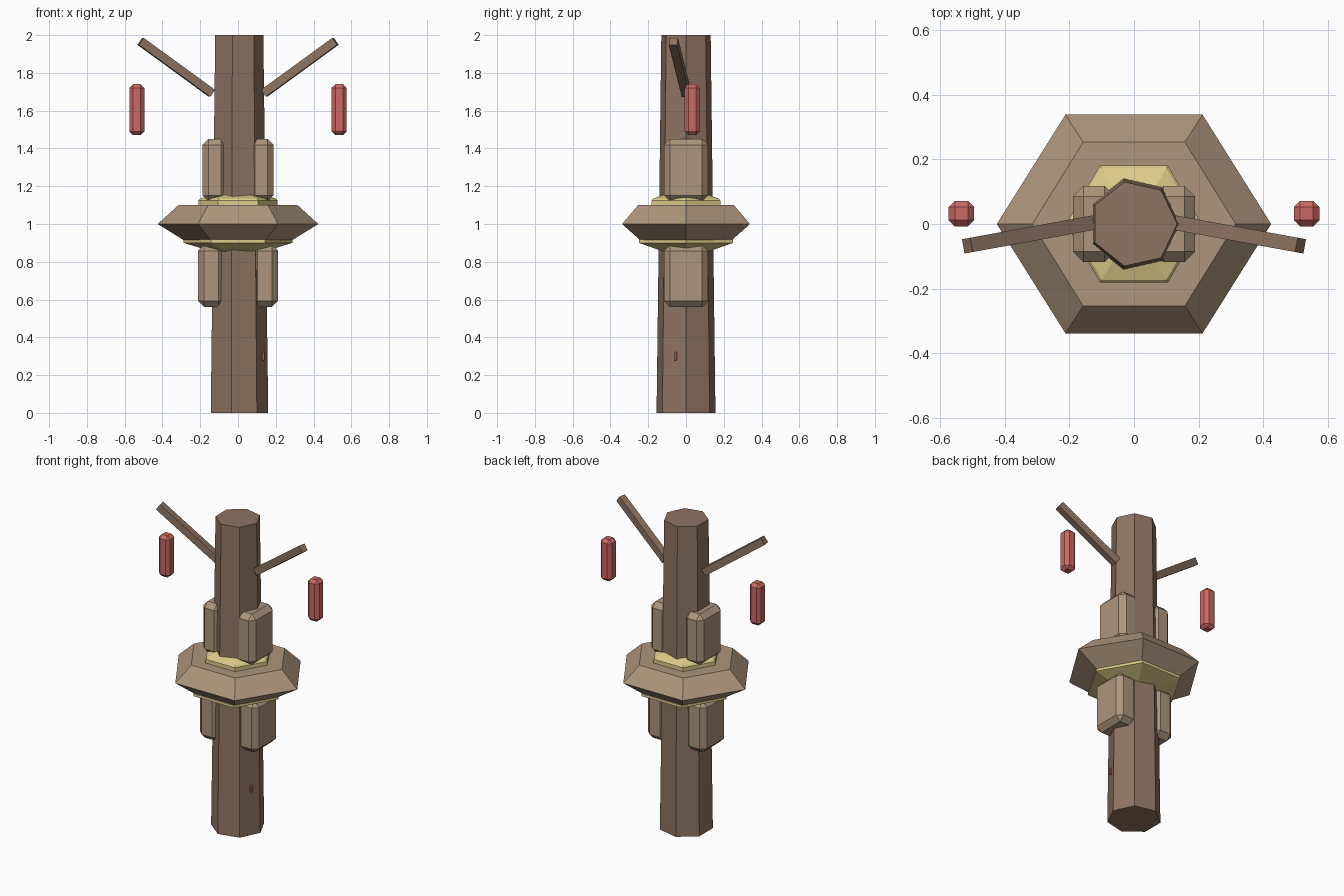
import bpy, bmesh, math
from mathutils import Vector

default = bpy.data.objects.get("Cube")
if default:
    bpy.data.objects.remove(default, do_unlink=True)


def material(name, rgb):
    mat = bpy.data.materials.new(name)
    mat.use_nodes = True
    mat.diffuse_color = (*rgb, 1)
    mat.node_tree.nodes["Principled BSDF"].inputs["Base Color"].default_value = (*rgb, 1)
    return mat


BARK = material("bark brown", (0.27, 0.175, 0.12))
TAUPE = material("taupe wood", (0.42, 0.30, 0.20))
CREAM = material("cream trim", (0.74, 0.61, 0.26))
RED = material("lantern red", (0.60, 0.14, 0.125))


def finish(bm, name, mat):
    bmesh.ops.recalc_face_normals(bm, faces=bm.faces)
    mesh = bpy.data.meshes.new(name)
    bm.to_mesh(mesh)
    bm.free()
    mesh.materials.append(mat)
    obj = bpy.data.objects.new(name, mesh)
    bpy.context.collection.objects.link(obj)
    return obj


def stack(name, mat, sides, rings):
    """Closed prism lofted through rings of (radius, height, depth scale)."""
    bm = bmesh.new()
    loops = []
    for r, z, depth in rings:
        angles = [math.tau * i / sides for i in range(sides)]
        loops.append([bm.verts.new((r * math.cos(a), r * depth * math.sin(a), z))
                      for a in angles])
    for low, high in zip(loops, loops[1:]):
        for i in range(sides):
            j = (i + 1) % sides
            bm.faces.new((low[i], low[j], high[j], high[i]))
    bm.faces.new(loops[0])
    bm.faces.new(loops[-1])
    return finish(bm, name, mat)


def block(name, mat, centre, size, chamfer):
    """Box with flat chamfered edges."""
    bm = bmesh.new()
    bmesh.ops.create_cube(bm, size=1)
    bmesh.ops.scale(bm, vec=size, verts=bm.verts)
    if chamfer:
        bmesh.ops.bevel(bm, geom=bm.edges[:], offset=chamfer, segments=1, affect='EDGES')
    obj = finish(bm, name, mat)
    obj.location = centre
    return obj


# Seven-sided tapered trunk
stack("trunk", BARK, 7, [(0.16, 0, 1), (0.134, 2, 1)])

# Hexagonal platform with its cream trims
stack("platform", TAUPE, 6, [(0.28, 0.91, 0.98), (0.425, 1.0, 0.92), (0.315, 1.1, 0.93)])
stack("upper_trim", CREAM, 6, [(0.21, 1.09, 1), (0.21, 1.125, 1), (0.2, 1.135, 1), (0.1, 1.165, 1)])
stack("lower_trim", CREAM, 6, [(0.13, 0.852, 1), (0.288, 0.9, 1), (0.288, 0.917, 1)])

for side, word in ((1, "left"), (-1, "right")):
    # Chamfered blocks above and below the platform
    block(f"upper_block_{word}", TAUPE, (0.124 * side, 0, 1.285), (0.13, 0.235, 0.33), 0.032)
    block(f"lower_block_{word}", TAUPE, (0.141 * side, 0, 0.725), (0.14, 0.235, 0.33), 0.032)
    # Hanging lantern
    block(f"lantern_{word}", RED, (0.535 * side, 0.032, 1.605), (0.08, 0.08, 0.27), 0.02)
    # Branch
    start = Vector((0.138 * side, 0.002, 1.692))
    end = Vector((0.516 * side, -0.067, 1.967))
    axis = end - start
    branch = block(f"branch_{word}", BARK, (start + end) / 2, (0.045, 0.045, axis.length), 0)
    yaw = math.atan2(axis.y, axis.x)
    pitch = math.acos(axis.z / axis.length)
    branch.rotation_euler = (0, pitch, yaw)

# Small peg on the trunk
block("trunk_peg", RED, (0.134, -0.055, 0.3), (0.014, 0.014, 0.045), 0.003)
